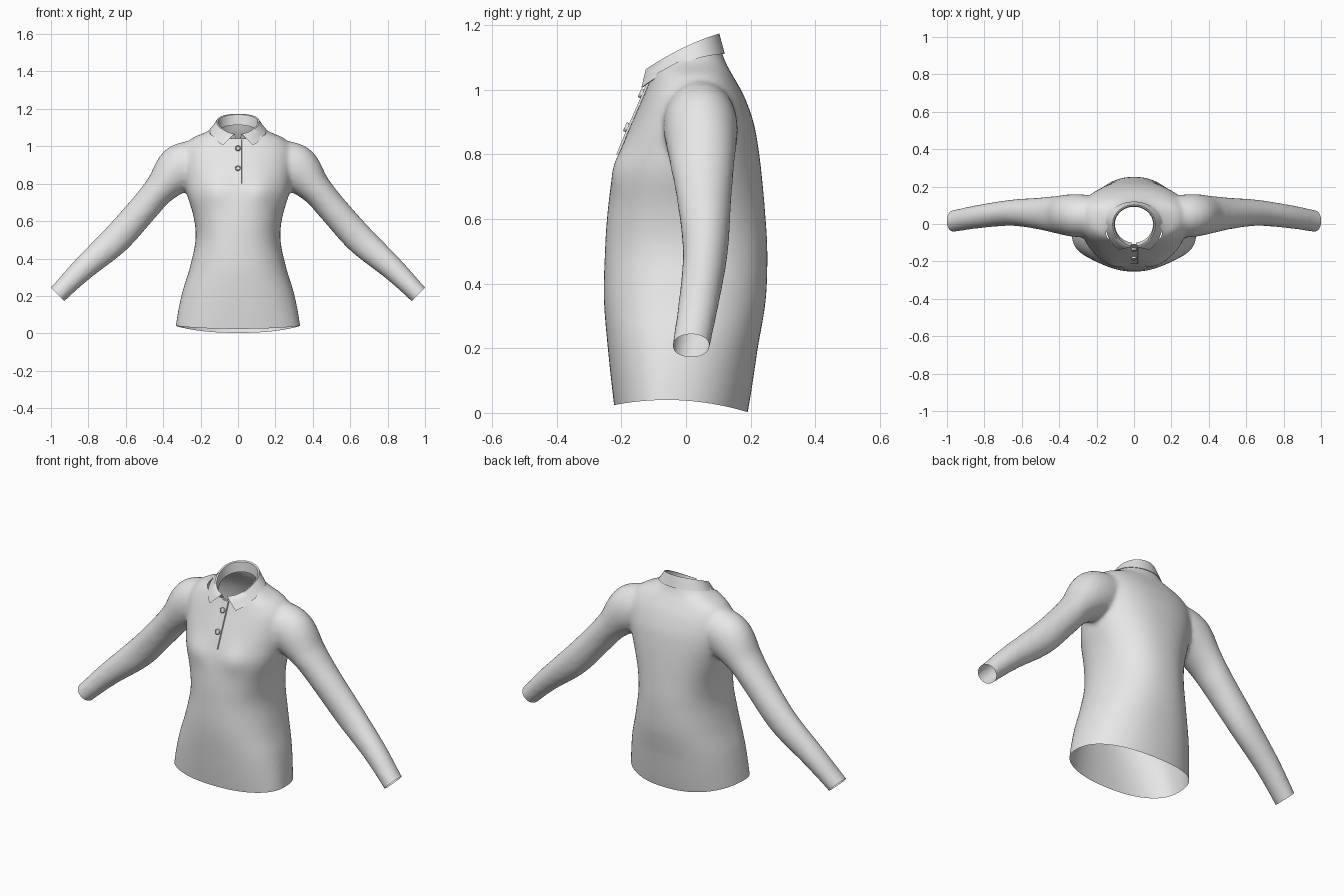
import bpy
import bmesh
from math import sin, cos, pi, radians, exp, copysign
from mathutils import Vector
from mathutils.bvhtree import BVHTree

cube = bpy.data.objects.get("Cube")
if cube:
    bpy.data.objects.remove(cube, do_unlink=True)

fabric = bpy.data.materials.new("light grey fabric")
fabric.use_nodes = True
GREY = (0.8, 0.8, 0.8, 1)
fabric.diffuse_color = GREY
fabric.node_tree.nodes["Principled BSDF"].inputs["Base Color"].default_value = GREY


def add_object(name, bm, angle=60):
    mesh = bpy.data.meshes.new(name)
    bm.to_mesh(mesh)
    bm.free()
    mesh.materials.clear()
    mesh.materials.append(fabric)
    obj = bpy.data.objects.new(name, mesh)
    bpy.context.collection.objects.link(obj)
    bpy.ops.object.select_all(action="DESELECT")
    obj.select_set(True)
    bpy.context.view_layer.objects.active = obj
    bpy.ops.object.shade_smooth_by_angle(angle=radians(angle))
    return obj


def spline(stations, steps=6):
    """Smooth path through tuples of any length."""
    out = []
    last = len(stations) - 1
    for i in range(last):
        a, b, c, d = (stations[min(max(i + k, 0), last)] for k in (-1, 0, 1, 2))
        for j in range(steps):
            t = j / steps
            out.append([q + t / 2 * (r - p + t * (2 * p - 5 * q + 4 * r - s + t * (3 * (q - r) + s - p)))
                        for p, q, r, s in zip(a, b, c, d)])
    return out + [list(stations[-1])]


def skin(bm, rings, closed=True, caps=True):
    rows = [[bm.verts.new(p) for p in ring] for ring in rings]
    n = len(rows[0])
    faces = []
    for lower, upper in zip(rows, rows[1:]):
        for i in range(n if closed else n - 1):
            j = (i + 1) % n
            faces.append(bm.faces.new((lower[i], lower[j], upper[j], upper[i])))
    if caps:
        faces += [bm.faces.new(rows[0]), bm.faces.new(rows[-1])]
    bmesh.ops.recalc_face_normals(bm, faces=faces)


# Torso volume: height, half width, y of widest point, front y, back y
TORSO = [
    (-.15, .345, -.06, -.20, .15), (.02, .333, -.06, -.222, .19),
    (.2, .303, -.04, -.242, .222), (.35, .258, -.02, -.254, .247),
    (.5, .227, 0, -.251, .252), (.62, .237, 0, -.243, .245),
    (.74, .272, 0, -.226, .234), (.82, .29, .02, -.2, .224),
    (.9, .3, .03, -.167, .209), (.98, .295, .035, -.132, .18),
    (1.04, .25, .04, -.108, .147), (1.075, .175, .03, -.1, .127),
    (1.1, .137, .015, -.094, .117), (1.15, .114, 0, -.09, .104),
    (1.3, .112, 0, -.085, .1),
]
# Sleeve volume: x, y, z, radius across, radius in depth
SLEEVE = [
    (.15, .04, .93, .1, .1), (.3, .045, .885, .13, .115),
    (.414, .05, .774, .087, .1), (.507, .056, .665, .08, .085),
    (.655, .06, .5, .08, .07), (.828, .04, .345, .064, .063),
    (.965, .016, .208, .052, .059), (1.07, 0, .1, .052, .059),
]


def torso_ring(z, half, mid, front, back, n=64):
    ring = []
    for i in range(n):
        c, s = cos(2 * pi * i / n), sin(2 * pi * i / n)
        depth = back - mid if s > 0 else mid - front
        ring.append((half * copysign(abs(c) ** .88, c), mid + depth * copysign(abs(s) ** .88, s), z))
    return ring


def sleeve_rings(side, n=40):
    path = spline(SLEEVE)
    rings = []
    for i, (x, y, z, across, deep) in enumerate(path):
        a, b = path[max(i - 1, 0)], path[min(i + 1, len(path) - 1)]
        normal = Vector((a[2] - b[2], 0, b[0] - a[0])).normalized()
        ring = []
        for k in range(n):
            t = 2 * pi * k / n
            p = Vector((x, y, z)) + normal * across * cos(t) + Vector((0, deep * sin(t), 0))
            ring.append((side * p.x, p.y, p.z))
        rings.append(ring)
    return rings


# Body: torso and sleeves fused into one cloth surface
bm = bmesh.new()
skin(bm, [torso_ring(*s) for s in spline(TORSO)])
for side in (-1, 1):
    skin(bm, sleeve_rings(side))
volume = add_object("body_volume", bm)
remesh = volume.modifiers.new("fuse", "REMESH")
remesh.mode = "VOXEL"
remesh.voxel_size = .011
relax = volume.modifiers.new("relax", "SMOOTH")
relax.factor = .5
relax.iterations = 12
fused = volume.evaluated_get(bpy.context.evaluated_depsgraph_get())
bm = bmesh.new()
bm.from_mesh(fused.to_mesh())
fused.to_mesh_clear()
bpy.data.objects.remove(volume, do_unlink=True)


def cut_open(bm, point, normal, region):
    """Trim away the cloth beyond a plane, only inside a region."""
    faces = [f for f in bm.faces if region(f.calc_center_median())]
    geom = set(faces) | {e for f in faces for e in f.edges} | {v for f in faces for v in f.verts}
    bmesh.ops.bisect_plane(bm, geom=list(geom), plane_co=point, plane_no=normal, clear_outer=True)


cut_open(bm, (0, 0, .025), (0, 0, -1), lambda c: c.z < .12 and abs(c.x) < .5)
cut_open(bm, (0, 0, 1.1), (0, -.48, .88), lambda c: abs(c.x) < .2 and c.z > .98)
for side in (-1, 1):
    cut_open(bm, (side * .965, 0, .208), (side * .71, 0, -.71), lambda c: c.x * side > .75)

# Dipped hem and bust shaping
for v in bm.verts:
    x, y, z = v.co
    if abs(x) < .5 and z < .2:
        v.co.z += (.015 - .6 * (y + .06) ** 2) * min(1, (.2 - z) / .17)
    if y < -.08 and abs(x) < .3:
        v.co.y -= .014 * exp(-((abs(x) - .12) / .07) ** 2 - ((z - .76) / .07) ** 2)
surface = BVHTree.FromBMesh(bm)
add_object("shirt_body", bm, 80)


def front_y(x, z):
    hit = surface.ray_cast(Vector((x, -1, z)), Vector((0, 1, 0)))[0]
    return hit.y if hit else -.11


# Collar: inner stand, rolled top and pointed leaves
def collar_point(t, radius_x, front, back, gap, height):
    a = radians(gap) + t * (2 * pi - 2 * radians(gap))
    y = -cos(a) * (front if cos(a) > 0 else back)
    return Vector((sin(a) * radius_x, y, height(y)))


def rim_height(y):
    return 1.132 + .47 * y - .8 * y * y


def leaf_height(y):
    return 1.085 + .38 * y - 1.37 * y * y


bm = bmesh.new()
count = 72
rows = [[] for _ in range(7)]
for i in range(count + 1):
    t = i / count
    stand = collar_point(t, .102, .1, .092, 6, lambda y: rim_height(y) - .055)
    rim = collar_point(t, .106, .118, .095, 9, rim_height)
    roll = collar_point(t, .114, .127, .103, 11, lambda y: rim_height(y) + .002)
    leaf = collar_point(t, .152, .163, .12, 32, leaf_height)
    lining = leaf + Vector((-leaf.x, -leaf.y, 0)) * .03
    points = [stand, stand.lerp(rim, .6), rim, roll, roll.lerp(leaf, .5), leaf, lining]
    for row, p in zip(rows, points):
        row.append(p)
skin(bm, rows, closed=False, caps=False)
add_object("collar", bm, 50)

# Placket: thin strip lying on the chest
bm = bmesh.new()
rings = []
for i in range(25):
    z = .8 + .235 * i / 24
    rings.append([(x, front_y(x, z) - lift, z)
                  for x, lift in ((-.021, -.003), (-.019, .003), (.019, .007), (.022, -.003))])
skin(bm, rings)
add_object("placket", bm, 30)

# Buttons with a raised rim
for label, z in (("upper", .985), ("lower", .88)):
    bm = bmesh.new()
    slope = Vector((0, front_y(0, z + .02) - front_y(0, z - .02), .04)).normalized()
    out = Vector((0, -slope.z, slope.y))
    centre = Vector((0, front_y(0, z), z))
    rings = []
    for radius, lift in ((.014, 0), (.015, .012), (.013, .015), (.01, .015), (.009, .012), (.002, .012)):
        rings.append([centre + out * lift + radius * (Vector((cos(a), 0, 0)) + slope * sin(a))
                      for a in (2 * pi * k / 24 for k in range(24))])
    skin(bm, rings)
    add_object(label + "_button", bm, 40)
